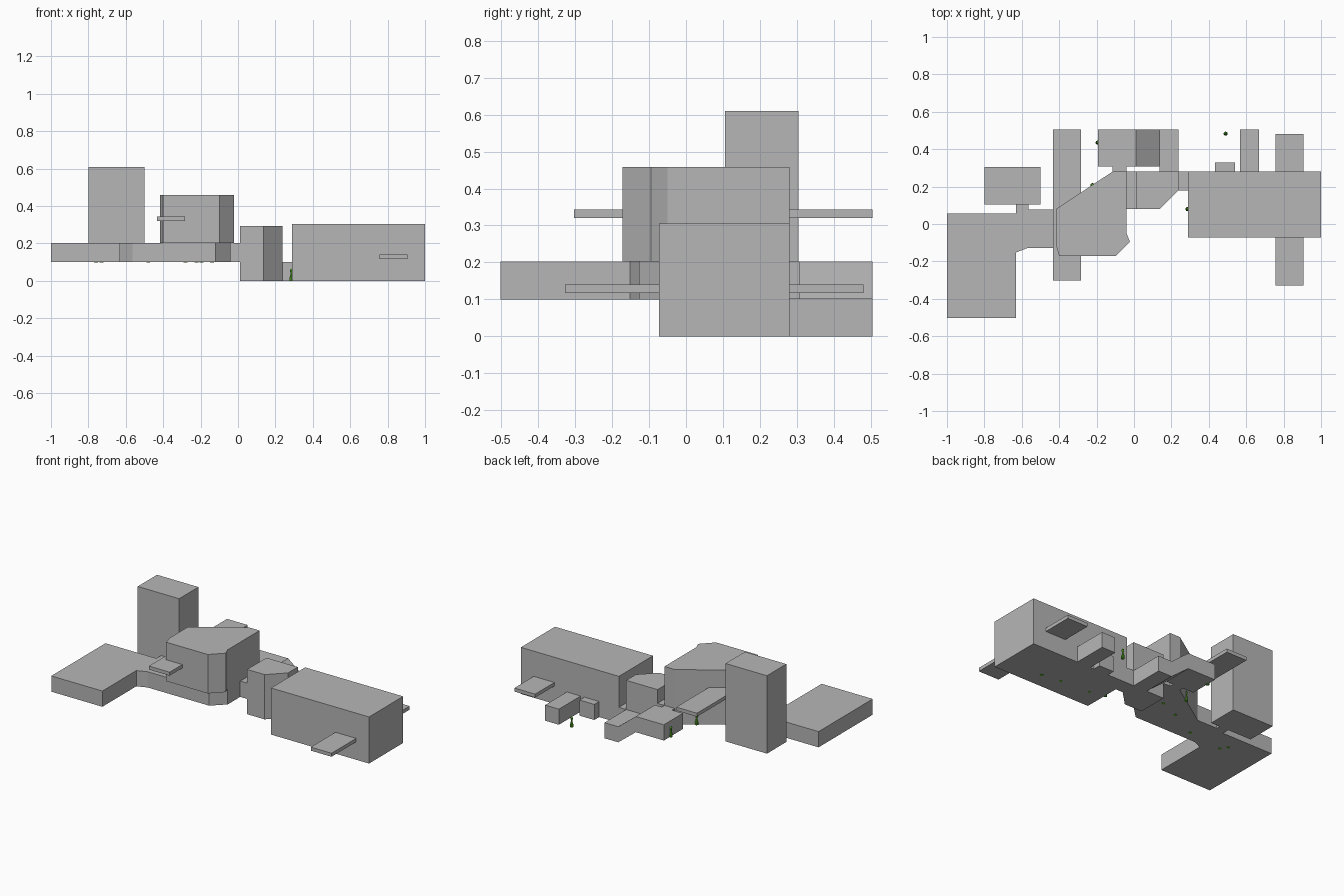
import bpy, bmesh

cube = bpy.data.objects.get("Cube")
if cube:
    bpy.data.objects.remove(cube, do_unlink=True)


def material(name, color):
    m = bpy.data.materials.new(name)
    m.use_nodes = True
    m.diffuse_color = color
    m.node_tree.nodes["Principled BSDF"].inputs["Base Color"].default_value = color
    return m


grey = material("light grey", (0.47, 0.47, 0.47, 1))
green = material("leaf green", (0.09, 0.42, 0.02, 1))


def finish(name, bm, mat):
    bmesh.ops.recalc_face_normals(bm, faces=bm.faces)
    mesh = bpy.data.meshes.new(name)
    bm.to_mesh(mesh)
    bm.free()
    mesh.materials.append(mat)
    ob = bpy.data.objects.new(name, mesh)
    bpy.context.collection.objects.link(ob)
    return ob


def extrude(name, points, offset):
    """Closed outline of 3D points pushed along an offset into a solid."""
    bm = bmesh.new()
    face = bm.faces.new([bm.verts.new(p) for p in points])
    moved = bmesh.ops.extrude_face_region(bm, geom=[face], use_keep_orig=True)["geom"]
    verts = [v for v in moved if isinstance(v, bmesh.types.BMVert)]
    bmesh.ops.translate(bm, verts=verts, vec=offset)
    return finish(name, bm, grey)


def plan(name, outline, z0, z1):
    return extrude(name, [(x, y, z0) for x, y in outline], (0, 0, z1 - z0))


def box(name, x0, x1, y0, y1, z0, z1):
    return plan(name, [(x0, y0), (x1, y0), (x1, y1), (x0, y1)], z0, z1)


# Raised ground floor: west platform, passage and base of the hall in one outline
plan("west_floor", [
    (-1, -0.503), (-0.63, -0.503), (-0.63, -0.152), (-0.565, -0.127),
    (-0.12, -0.127), (-0.04, -0.05), (-0.04, 0.08), (0.01, 0.08), (0.01, 0.28),
    (-0.04, 0.28), (-0.04, 0.308), (-0.115, 0.308), (-0.115, 0.28),
    (-0.42, 0.078), (-0.565, 0.078), (-0.565, 0.105), (-0.63, 0.105),
    (-0.63, 0.057), (-1, 0.057)], 0.1, 0.203)

# Tall tower
box("tower", -0.8, -0.5, 0.105, 0.305, 0.1, 0.61)

# Faceted hall overhanging the ground floor
plan("central_hall", [
    (-0.417, 0.08), (-0.417, -0.11), (-0.4, -0.172), (-0.098, -0.172),
    (-0.022, -0.095), (-0.04, -0.05), (-0.04, 0.28), (-0.115, 0.28)], 0.203, 0.458)

# Balcony slabs running through the hall and the east wing
box("hall_balcony", -0.433, -0.283, -0.303, 0.505, 0.32, 0.343)
box("wing_balcony", 0.757, 0.907, -0.328, 0.48, 0.117, 0.14)

# Chamfered middle block and its link to the east wing
plan("middle_block", [(0.01, 0.08), (0.137, 0.08), (0.237, 0.18),
                      (0.237, 0.28), (0.01, 0.28)], 0, 0.293)
box("wing_link", 0.237, 0.29, 0.18, 0.28, 0, 0.102)

# East wing with two rear annexes
box("east_wing", 0.29, 1, -0.073, 0.28, 0, 0.305)
box("large_annex", 0.567, 0.667, 0.28, 0.505, 0, 0.102)
box("small_annex", 0.433, 0.54, 0.28, 0.33, 0, 0.102)

# Rear corridor stepping down by a ramp
box("upper_corridor", -0.193, 0.01, 0.308, 0.505, 0.1, 0.203)
extrude("corridor_ramp", [(0.01, 0.308, 0.1), (0.137, 0.308, 0), (0.137, 0.308, 0.102),
                          (0.01, 0.308, 0.203)], (0, 0.197, 0))
box("lower_corridor", 0.137, 0.237, 0.28, 0.505, 0, 0.102)


# Small pawn-like figures
def figure(name, x, y, z):
    bm = bmesh.new()
    sides = 10
    profile = [(0.011, 0), (0.011, 0.012), (0.005, 0.036), (0.004, 0.044),
               (0.008, 0.052), (0.007, 0.06), (0.002, 0.066)]
    rings = []
    for r, h in profile:
        ring = bmesh.ops.create_circle(bm, segments=sides, radius=r)["verts"]
        bmesh.ops.translate(bm, verts=ring, vec=(x, y, z + h))
        rings.append(ring)
    for a, b in zip(rings, rings[1:]):
        for i in range(sides):
            j = (i + 1) % sides
            bm.faces.new((a[i], a[j], b[j], b[i]))
    bm.faces.new(rings[0])
    bm.faces.new(rings[-1])
    return finish(name, bm, green)


low_spots = [(0.49, 0.483), (0.285, 0.08), (0.39, 0.06), (0.6, 0.05), (0.73, 0.03)]
high_spots = [(-0.195, 0.435), (-0.222, 0.208), (-0.14, 0.1), (-0.28, 0.04),
              (-0.48, -0.06), (-0.73, -0.09), (-0.76, -0.05)]
for level, spots in ((0, low_spots), (0.1, high_spots)):
    for n, (x, y) in enumerate(spots):
        figure(f"{'upper' if level else 'lower'}_figure_{n + 1}", x, y, level - 0.001)
